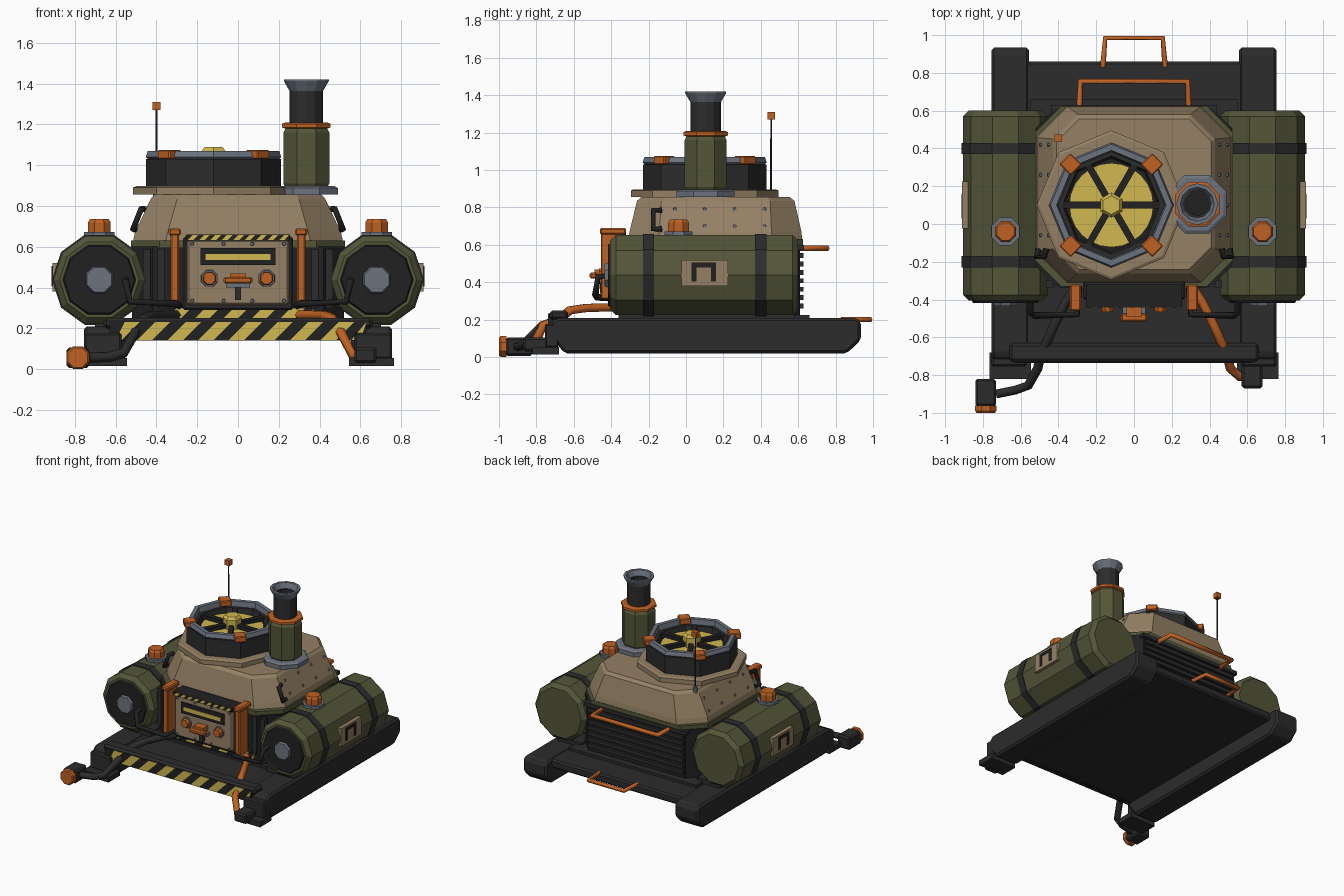
import bpy, bmesh, math

if "Cube" in bpy.data.objects:
    bpy.data.objects.remove(bpy.data.objects["Cube"], do_unlink=True)


def colour(name, r, g, b):
    m = bpy.data.materials.new(name)
    m.use_nodes = True
    m.diffuse_color = (r, g, b, 1)
    bsdf = next(n for n in m.node_tree.nodes if n.type == 'BSDF_PRINCIPLED')
    bsdf.inputs["Base Color"].default_value = (r, g, b, 1)
    bsdf.inputs["Roughness"].default_value = 0.8
    return m


TAN = colour("tan", .30, .22, .13)
OLIVE = colour("olive", .088, .092, .04)
DARK = colour("dark_grey", .025, .025, .026)
BLACK = colour("black", .015, .015, .016)
ORANGE = colour("orange", .52, .12, .017)
YELLOW = colour("yellow", .64, .48, .08)
STEEL = colour("steel", .15, .175, .215)


def finish(name, bm, *mats, bevel=0):
    bmesh.ops.remove_doubles(bm, verts=bm.verts, dist=1e-5)
    bmesh.ops.recalc_face_normals(bm, faces=bm.faces)
    me = bpy.data.meshes.new(name)
    bm.to_mesh(me)
    bm.free()
    for m in mats:
        me.materials.append(m)
    ob = bpy.data.objects.new(name, me)
    bpy.context.collection.objects.link(ob)
    if bevel:
        mod = ob.modifiers.new("bevel", 'BEVEL')
        mod.width, mod.segments = bevel, 1
    return ob


def loft(name, rings, mat, closed=False, bevel=0):
    """Skin a stack of equal rings; closed joins last to first."""
    bm = bmesh.new()
    vs = [[bm.verts.new(p) for p in ring] for ring in rings]
    n = len(vs[0])
    pairs = list(zip(vs, vs[1:])) + ([(vs[-1], vs[0])] if closed else [])
    for a, b in pairs:
        for i in range(n):
            bm.faces.new((a[i], a[(i + 1) % n], b[(i + 1) % n], b[i]))
    if not closed:
        bm.faces.new(vs[0])
        bm.faces.new(vs[-1])
    return finish(name, bm, mat, bevel=bevel)


def box(name, x, y, z, mat, bevel=0):
    rings = [[(x[0], y[0], h), (x[1], y[0], h), (x[1], y[1], h), (x[0], y[1], h)] for h in z]
    return loft(name, rings, mat, bevel=bevel)


def lathe(name, n, profile, c, mat, axis='z', phase=0, closed=False):
    """Turn (radius, position) pairs about an axis line through c."""
    def place(r, h, i):
        a = (i + phase) * math.tau / n
        u, v = r * math.cos(a), r * math.sin(a)
        return {'z': (c[0] + u, c[1] + v, h), 'y': (c[0] + u, h, c[1] + v),
                'x': (h, c[0] + u, c[1] + v)}[axis]
    return loft(name, [[place(r, h, i) for i in range(n)] for r, h in profile], mat, closed)


def tube(name, pts, r, mat):
    cu = bpy.data.curves.new(name, 'CURVE')
    cu.dimensions, cu.bevel_depth, cu.bevel_resolution, cu.use_fill_caps = '3D', r, 1, True
    sp = cu.splines.new('POLY')
    sp.points.add(len(pts) - 1)
    for p, q in zip(sp.points, pts):
        p.co = (*q, 1)
    tmp = bpy.data.objects.new(name + "_path", cu)
    bpy.context.collection.objects.link(tmp)
    me = bpy.data.meshes.new_from_object(tmp.evaluated_get(bpy.context.evaluated_depsgraph_get()))
    bpy.data.objects.remove(tmp)
    me.name = name
    me.materials.clear()
    me.materials.append(mat)
    bpy.context.collection.objects.link(bpy.data.objects.new(name, me))


def stripes(name, half, z0, z1, y, step, inset=0):
    """Front-facing hazard strip made of slanted alternating faces."""
    bm = bmesh.new()
    slant = z1 - z0
    count = int((2 * half + slant) / step) + 2
    for i in range(count):
        pts = []
        for k, top in ((i, 0), (i + 1, 0), (i + 1, 1), (i, 1)):
            lim = half if top else half - inset
            x = -half - slant + k * step + top * slant
            pts.append((max(-lim, min(lim, x)), y, z1 if top else z0))
        if pts[1][0] - pts[0][0] + pts[2][0] - pts[3][0] > 1e-4:
            f = bm.faces.new([bm.verts.new(p) for p in pts])
            f.material_index = i % 2
    ob = finish(name, bm, BLACK, YELLOW)
    ob.modifiers.new("thickness", 'SOLIDIFY').thickness = 0.008


def slab(x, y0, y1, c, z):
    """Rectangle with cut corners."""
    return [(-x + c, y0, z), (x - c, y0, z), (x, y0 + c, z), (x, y1 - c, z),
            (x - c, y1, z), (-x + c, y1, z), (-x, y1 - c, z), (-x, y0 + c, z)]


# Sled: deck, skids and bumper
box("deck", (-.74, .74), (-.70, .86), (.14, .205), DARK, .012)
box("body_plinth", (-.55, .55), (-.33, .66), (.2, .225), DARK)
box("bumper_bar", (-.66, .66), (-.73, -.63), (.2, .25), DARK, .015)
box("bumper_plate", (-.63, .63), (-.735, -.69), (.14, .232), BLACK)
stripes("bumper_stripes", .63, .142, .232, -.737, .075, .03)
stripes("body_stripes", .37, .24, .3, -.335, .07)
skid = [(-.69, .21), (-.72, .18), (-.73, .12), (-.65, .02), (.86, .02), (.935, .09), (.935, .19), (.91, .21)]

# Main body
loft("lower_body", [slab(.52, -.32, .605, .1, z) for z in (.21, .6)], BLACK)
loft("body_trim", [slab(.525, -.33, .625, .14, z) for z in (.595, .63)], OLIVE)
loft("upper_hull", [slab(.515, -.31, .622, .16, .625), slab(.505, -.302, .617, .16, .67),
                    slab(.428, -.262, .58, .13, .835), slab(.41, -.24, .555, .12, .855)], TAN)
box("louver_back", (-.42, .42), (.59, .61), (.225, .6), BLACK)
for i in range(7):
    z = .26 + i * .045
    box(f"rear_louver_{i}", (-.41, .41), (.6, .628), (z, z + .026), DARK)
box("louver_top", (-.44, .44), (.59, .63), (.572, .6), DARK)

# Fan housing on the roof
F = (-.12, .10)
lathe("roof_plate", 8, [(.395, .855), (.395, .89), (.38, .897)], F, TAN)
lathe("fan_housing", 8, [(.33, .89), (.33, 1.03), (.26, 1.03), (.24, .95), (.24, .89)], F, DARK, closed=True)
lathe("fan_rim", 8, [(.315, 1.025), (.332, 1.04), (.322, 1.07), (.29, 1.07), (.282, 1.025)], F, STEEL, closed=True)
lathe("fan_well", 16, [(.25, .9), (.25, .985)], F, BLACK)
lathe("fan_disc", 24, [(.223, .98), (.223, 1.0)], F, YELLOW)
for i in range(6):
    a = i * math.pi / 3
    spoke = box(f"fan_spoke_{i}", (.03, .26), (-.018, .018), (.99, 1.03), BLACK)
    spoke.location, spoke.rotation_euler = (*F, 0), (0, 0, a)
lathe("fan_hub", 6, [(.067, .99), (.067, 1.07), (.05, 1.09)], F, YELLOW, phase=.5)
for i in range(4):
    clamp = box(f"rim_clamp_{i}", (.262, .348), (-.042, .042), (1.03, 1.075), ORANGE, .006)
    clamp.location, clamp.rotation_euler = (*F, 0), (0, 0, (i + .5) * math.pi / 2)

# Exhaust stack
C = (.335, .105)
lathe("stack_base", 8, [(.168, .855), (.168, .887), (.15, .897)], C, STEEL, phase=.5)
lathe("stack_sleeve", 8, [(.11, .89), (.122, .91), (.122, 1.16), (.11, 1.18)], C, OLIVE, phase=.5)
lathe("stack_collar", 8, [(.115, 1.18), (.128, 1.185), (.128, 1.203), (.115, 1.208)], C, ORANGE, phase=.5)
lathe("stack_pipe", 12, [(.082, 1.19), (.082, 1.38), (.06, 1.38), (.06, 1.19)], C, DARK, closed=True)
lathe("stack_flare", 12, [(.08, 1.36), (.11, 1.412), (.11, 1.42), (.09, 1.42), (.066, 1.365)], C, STEEL, closed=True)
lathe("stack_plug", 12, [(.07, 1.2), (.07, 1.25)], C, BLACK)

# Antenna
A = (-.4, .455)
lathe("antenna_base", 8, [(.02, .82), (.015, .88)], A, STEEL)
lathe("antenna_rod", 6, [(.006, .85), (.005, 1.28)], A, DARK)
box("antenna_tip", (A[0] - .02, A[0] + .02), (A[1] - .02, A[1] + .02), (1.27, 1.31), ORANGE)

# Control panel
box("panel_back", (-.27, .27), (-.4, -.3), (.29, .65), DARK, .01)
box("panel_face", (-.25, .25), (-.43, -.39), (.315, .635), TAN, .01)
box("panel_hood", (-.255, .255), (-.44, -.32), (.63, .66), BLACK)
stripes("panel_stripes", .25, .632, .658, -.442, .028)
box("panel_slot", (-.185, .185), (-.438, -.43), (.51, .595), BLACK)
box("panel_light", (-.16, .16), (-.443, -.435), (.535, .565), YELLOW)
box("panel_lever", (-.07, .07), (-.515, -.475), (.42, .452), ORANGE, .008)
box("panel_lever_mount", (-.04, .04), (-.49, -.42), (.43, .468), ORANGE)
box("panel_lever_bracket", (-.06, .06), (-.475, -.43), (.4, .42), STEEL)
box("panel_lever_stem", (-.014, .014), (-.46, -.43), (.34, .41), DARK)
for x in (-.14, .14):
    lathe("knob_ring", 8, [(.045, -.425), (.042, -.44)], (x, .445), STEEL, 'y', .5)
    lathe("knob", 8, [(.036, -.435), (.03, -.465)], (x, .445), ORANGE, 'y', .5)
for x in (-.225, -.07, .07, .225):
    for z in (.335, .615):
        lathe("panel_rivet", 6, [(.01, -.43), (.008, -.438)], (x, z), STEEL, 'y')

# Parts on both sides
for s, side in ((1, "left_"), (-1, "right_")):
    def span(a, b):
        return sorted((s * a, s * b))
    X = s * .68
    T = (X, .438)
    loft(side + "skid", [[(s * x, y, z) for y, z in skid] for x in (.555, .755)], DARK, bevel=.015)
    box(side + "foot", span(.545, .765), (-.82, -.68), (.015, .055), DARK)
    box(side + "foot_block", span(.57, .755), (-.755, -.68), (.05, .178), DARK, .01)
    # Tank with bands, end cap and filler
    lathe(side + "tank", 10, [(.195, -.405), (.225, -.375), (.225, .57), (.195, .6)], T, OLIVE, 'y')
    lathe(side + "tank_end", 10, [(.182, -.4), (.172, -.418)], T, BLACK, 'y')
    lathe(side + "tank_hub", 8, [(.075, -.41), (.065, -.435)], T, STEEL, 'y', .5)
    for y in (-.2, .4):
        lathe(side + "tank_band", 10, [(.232, y - .03), (.232, y + .03)], T, DARK, 'y')
    lathe(side + "filler_base", 8, [(.08, .64), (.08, .672)], (X, -.04), STEEL, phase=.5)
    lathe(side + "filler_cap", 8, [(.06, .67), (.06, .72), (.05, .735)], (X, -.04), ORANGE, phase=.5)
    box(side + "tank_plate", span(.88, .91), (-.025, .225), (.38, .52), TAN)
    box(side + "tank_cradle", span(.5, .7), (-.36, .58), (.2, .245), DARK)
    # Flat grab bracket on the tank plate
    for y, z in (((.03, .055), (.405, .505)), ((.135, .16), (.405, .505)), ((.03, .16), (.48, .505))):
        box(side + "plate_bracket", span(.905, .914), y, z, BLACK)
    # Front posts and ribs
    box(side + "post", span(.29, .33), (-.455, -.34), (.31, .67), ORANGE, .006)
    box(side + "post_cap", span(.28, .34), (-.46, -.32), (.655, .69), ORANGE, .008)
    for x in (.36, .43):
        box(side + "front_rib", span(x, x + .035), (-.335, -.3), (.3, .59), DARK)
    # Feed pipes and hull brackets
    tube(side + "feed_pipe", [(s * .55, -.35, .44), (s * .55, -.47, .43), (s * .53, -.485, .33),
                              (s * .3, -.48, .32), (s * .29, -.32, .31)], .018, BLACK)
    tube(side + "hull_bracket", [(s * .465, -.13, .785), (s * .475, -.175, .785),
                                 (s * .515, -.175, .685), (s * .505, -.13, .685)], .016, BLACK)
    for y in (-.06, .1, .26, .42):
        for z in (.7, .79):
            x = .505 - (z - .67) * .467
            lathe(side + "hull_rivet", 6, [(.011, s * (x - .01)), (.009, s * (x + .008))], (y, z), STEEL, 'x')

# Hoses to the front corners
N = (-.785, .056)
hose = [(.3, -.32, .265), (.36, -.41, .265), (.42, -.53, .263), (.46, -.62, .25), (.49, -.68, .2), (.51, -.765, .17)]
tube("right_hose", [(-x, y, z) for x, y, z in hose] + [(-.56, -.855, .08), (-.63, -.88, .06), (-.73, -.9, .056)],
     .025, DARK)
tube("left_hose", hose + [(.56, -.81, .07), (.62, -.81, .07)], .025, ORANGE)
box("right_nozzle", (-.84, -.73), (-.965, -.82), (.006, .106), DARK, .012)
lathe("right_nozzle_tip", 8, [(.0605, -.96), (.0605, -.99), (.052, -1.0)], N, ORANGE, 'y', .5)
box("left_coupling", (.57, .68), (-.87, -.73), (.03, .105), DARK, .012)

# Rear handles
tube("upper_rear_handle", [(-.29, .6, .582), (-.283, .755, .582), (.283, .755, .582), (.29, .6, .582)], .017, ORANGE)
tube("lower_rear_handle", [(-.165, .83, .2), (-.152, .985, .2), (.152, .985, .2), (.165, .83, .2)], .015, ORANGE)
